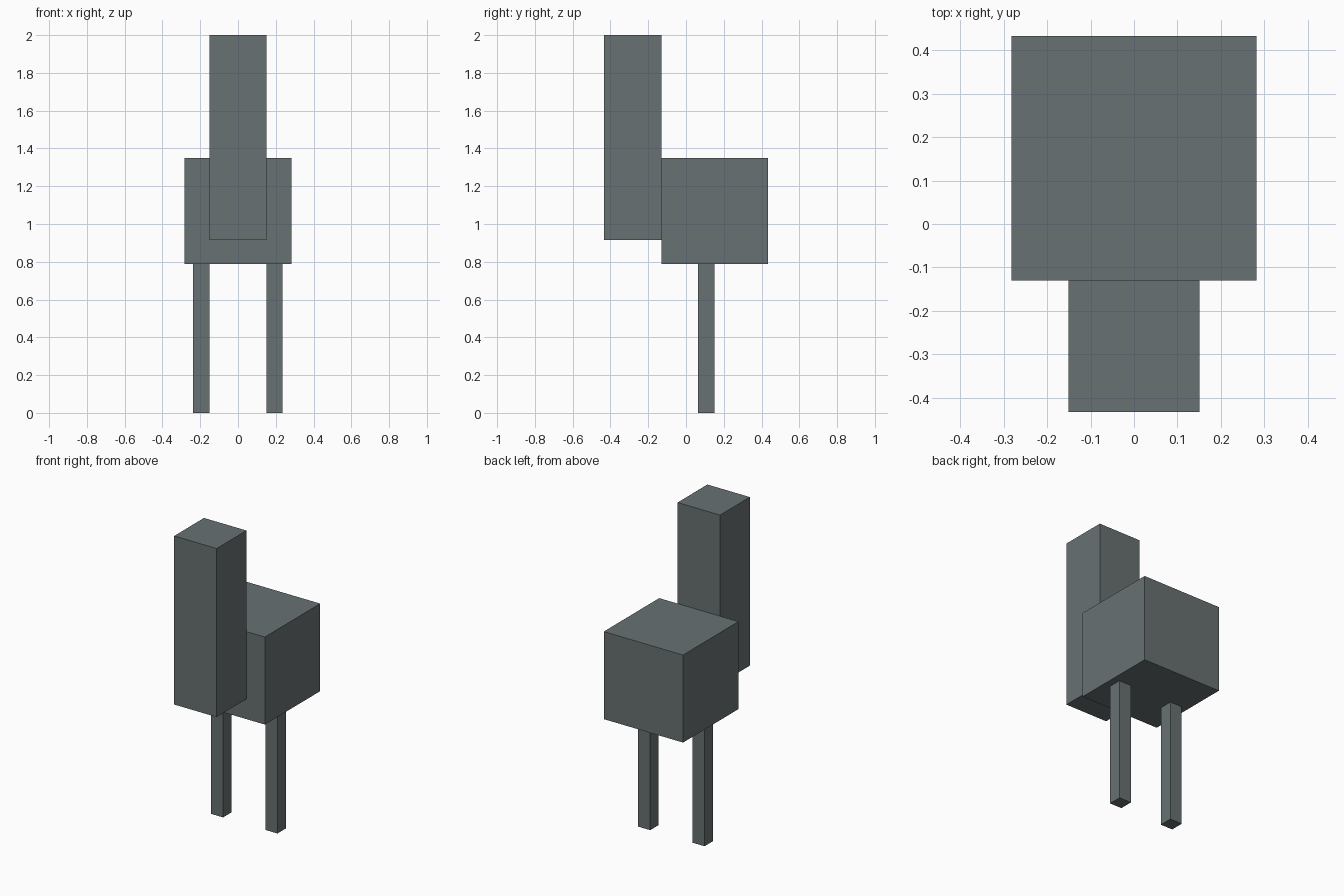
import bpy

cube = bpy.data.objects.get("Cube")
if cube:
    bpy.data.objects.remove(cube, do_unlink=True)

# Single slate grey material
COLOUR = (0.14, 0.165, 0.168, 1.0)
grey = bpy.data.materials.new("slate_grey")
grey.use_nodes = True
grey.diffuse_color = COLOUR
bsdf = next(n for n in grey.node_tree.nodes if n.type == 'BSDF_PRINCIPLED')
bsdf.inputs["Base Color"].default_value = COLOUR


def box(name, low, high):
    """Add a flat-shaded box between two opposite corners."""
    centre = [(a + b) / 2 for a, b in zip(low, high)]
    size = [b - a for a, b in zip(low, high)]
    bpy.ops.mesh.primitive_cube_add(size=1, location=centre)
    obj = bpy.context.object
    obj.name = obj.data.name = name
    obj.scale = size
    bpy.ops.object.transform_apply(location=False, rotation=False, scale=True)
    obj.data.materials.append(grey)
    return obj


# Body block
box("body", (-0.282, -0.13, 0.787), (0.282, 0.433, 1.35))

# Tall neck and head block against the front of the body
box("neck_and_head", (-0.151, -0.433, 0.916), (0.151, -0.13, 2.0))

# Two thin square legs under the body
for side, x in (("left", 0.193), ("right", -0.194)):
    box(side + "_leg", (x - 0.043, 0.064, 0.0), (x + 0.043, 0.15, 0.787))
